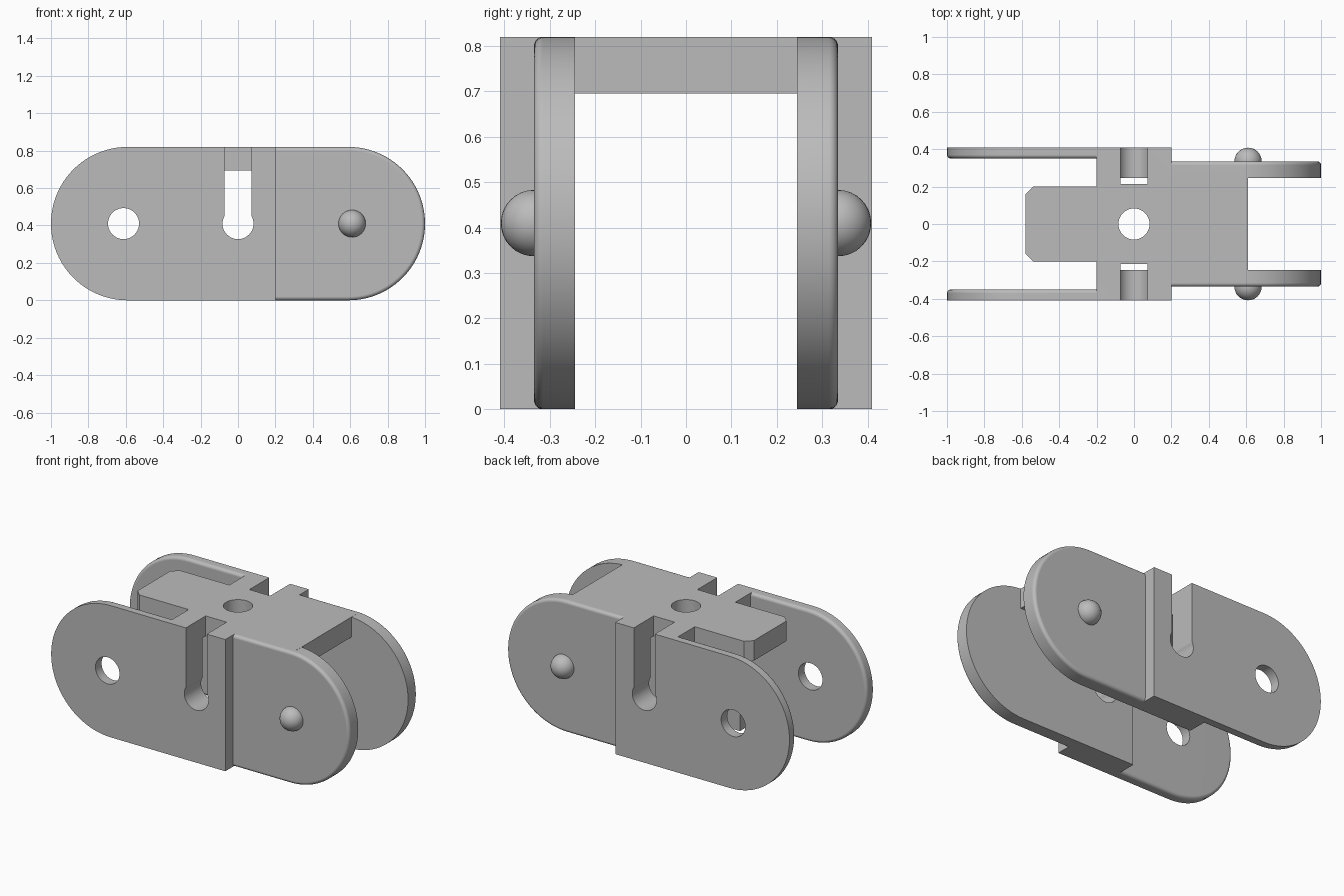
import bpy, bmesh, math

cube = bpy.data.objects.get("Cube")
if cube:
    bpy.data.objects.remove(cube, do_unlink=True)

H = 0.82          # height
R = H / 2         # end radius
SHOULDER = 0.2    # half length of the thick middle block

grey = bpy.data.materials.new("plain grey")
grey.use_nodes = True
color = (0.5, 0.5, 0.5, 1)
grey.diffuse_color = color
grey.node_tree.nodes["Principled BSDF"].inputs["Base Color"].default_value = color


def prism(name, points, axis, lo, hi, fillet_at=None):
    """Extrude a 2D outline along y (points are x, z) or z (points are x, y)."""
    def place(p, d):
        return (p[0], d, p[1]) if axis == "y" else (p[0], p[1], d)
    bm = bmesh.new()
    face = bm.faces.new([bm.verts.new(place(p, lo)) for p in points])
    moved = bmesh.ops.extrude_face_region(bm, geom=[face])["geom"]
    offset = place((0, 0), hi - lo)
    bmesh.ops.translate(bm, vec=offset, verts=[g for g in moved if isinstance(g, bmesh.types.BMVert)])
    bmesh.ops.recalc_face_normals(bm, faces=bm.faces)
    if fillet_at is not None:
        # round the rim on one side, but not the edge at the shoulder
        rim = [e for e in bm.edges
               if all(abs(v.co.y - fillet_at) < 1e-5 for v in e.verts)
               and not all(abs(abs(v.co.x) - SHOULDER) < 1e-5 for v in e.verts)]
        bmesh.ops.bevel(bm, geom=rim, offset=0.02, segments=5, profile=0.5, affect="EDGES")
    return link(name, bm)


def link(name, bm):
    mesh = bpy.data.meshes.new(name)
    bm.to_mesh(mesh)
    bm.free()
    ob = bpy.data.objects.new(name, mesh)
    bpy.context.collection.objects.link(ob)
    mesh.materials.append(grey)
    return ob


def combine(target, other, operation):
    mod = target.modifiers.new(operation, "BOOLEAN")
    mod.operation, mod.solver, mod.object = operation, "EXACT", other
    bpy.context.view_layer.objects.active = target
    bpy.ops.object.modifier_apply(modifier=mod.name)
    bpy.data.objects.remove(other, do_unlink=True)


def arc(cx, cy, r, start, end, n):
    return [(cx + r * math.cos(math.radians(start + (end - start) * i / n)),
             cy + r * math.sin(math.radians(start + (end - start) * i / n)))
            for i in range(n + 1)]


def rect(x0, x1, y0, y1):
    return [(x0, y0), (x1, y0), (x1, y1), (x0, y1)]


def circle(cx, cy, r):
    return arc(cx, cy, r, 0, 360, 40)[:-1]


def span(side, a, b):
    return sorted((side * a, side * b))


# Bridge across the top, with a chamfered tongue
half = [(0.61, 0.29), (-SHOULDER, 0.29), (-SHOULDER, 0.2), (-0.54, 0.2), (-0.58, 0.16)]
outline = half + [(x, -y) for x, y in reversed(half)]
body = prism("chain_link_body", outline, "z", 0.695, H)

# Rounded end outlines
lobe = arc(1 - R, R, R, -90, 90, 48) + [(SHOULDER, H), (SHOULDER, 0)]
plate = [(-x, z) for x, z in lobe]

# Side walls: thick block, outer plate and stepped-in inner lobe
for side in (-1, 1):
    combine(body, prism("block", rect(-SHOULDER, SHOULDER, 0, H), "y", *span(side, 0.245, 0.41)), "UNION")
    combine(body, prism("outer_plate", plate, "y", *span(side, 0.35, 0.41), side * 0.35), "UNION")
    combine(body, prism("inner_lobe", lobe, "y", *span(side, 0.245, 0.335), side * 0.335), "UNION")

# Keyhole slots in both side walls
a = math.degrees(math.acos(0.072 / 0.083))
keyhole = arc(0, R, 0.083, a, -180 - a, 32) + [(-0.072, 1), (0.072, 1)]
for side in (-1, 1):
    combine(body, prism("slot_cutter", keyhole, "y", *span(side, 0.215, 0.5)), "DIFFERENCE")

# Pin holes through the outer plates and the round hole in the bridge
combine(body, prism("pin_hole_cutter", circle(-0.612, R, 0.083), "y", -0.6, 0.6), "DIFFERENCE")
combine(body, prism("top_hole_cutter", circle(0, 0, 0.083), "z", 0.5, 1), "DIFFERENCE")

# Domed pins on the inner lobes
parts = [body]
for side, label in ((-1, "front"), (1, "back")):
    bm = bmesh.new()
    bmesh.ops.create_uvsphere(bm, u_segments=32, v_segments=16, radius=0.073)
    pin = link(label + "_pin", bm)
    pin.location = (0.61, side * 0.335, R)
    parts.append(pin)

# Smooth shading with crisp edges
for ob in parts:
    bpy.ops.object.select_all(action="DESELECT")
    ob.select_set(True)
    bpy.context.view_layer.objects.active = ob
    bpy.ops.object.shade_smooth_by_angle(angle=math.radians(30))
weighted = body.modifiers.new("even_normals", "WEIGHTED_NORMAL")
weighted.keep_sharp = True
